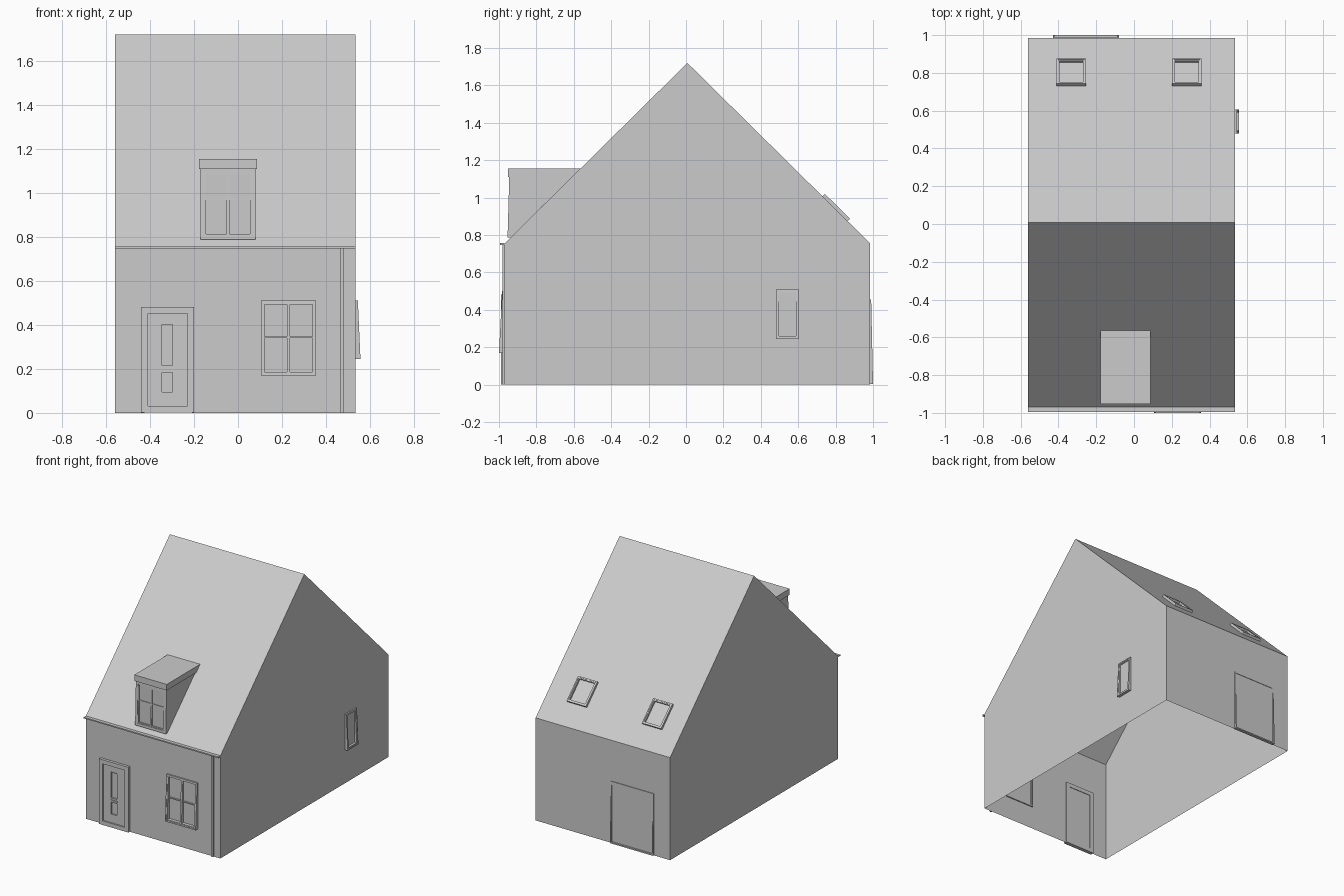
import bpy
import bmesh
from mathutils import Vector, Matrix

if "Cube" in bpy.data.objects:
    bpy.data.objects.remove(bpy.data.objects["Cube"], do_unlink=True)

grey = bpy.data.materials.new("plain grey")
grey.use_nodes = True
grey.diffuse_color = (0.6, 0.6, 0.6, 1)
grey.node_tree.nodes["Principled BSDF"].inputs["Base Color"].default_value = (0.6, 0.6, 0.6, 1)

# Main house dimensions
LEFT, RIGHT = 0.535, -0.56
FRONT, BACK, RIDGE = -0.97, 0.985, 0.0075
EAVE, TOP = 0.755, 1.72
UP = Vector((0, 0, 1))


def finish(name, bm):
    mesh = bpy.data.meshes.new(name)
    bm.to_mesh(mesh)
    bm.free()
    mesh.materials.append(grey)
    ob = bpy.data.objects.new(name, mesh)
    bpy.context.collection.objects.link(ob)
    return ob


def add_box(bm, x0, x1, y0, y1, z0, z1):
    m = Matrix.Translation(((x0 + x1) / 2, (y0 + y1) / 2, (z0 + z1) / 2))
    m = m @ Matrix.Diagonal((x1 - x0, y1 - y0, z1 - z0, 1))
    bmesh.ops.create_cube(bm, size=1, matrix=m)


def box(name, *size):
    bm = bmesh.new()
    add_box(bm, *size)
    return finish(name, bm)


def add_panel(bm, origin, u, v, width, height, holes=()):
    """Flat panel with rectangular openings (u0, u1, v0, v1)."""
    us = sorted({0, width, *(c for h in holes for c in h[:2])})
    vs = sorted({0, height, *(c for h in holes for c in h[2:])})
    for a0, a1 in zip(us, us[1:]):
        for b0, b1 in zip(vs, vs[1:]):
            if any(h[0] <= a0 < h[1] and h[2] <= b0 < h[3] for h in holes):
                continue
            bm.faces.new([bm.verts.new(origin + u * a + v * b)
                          for a, b in ((a0, b0), (a1, b0), (a1, b1), (a0, b1))])


def panel(name, *args):
    bm = bmesh.new()
    add_panel(bm, *args)
    bmesh.ops.remove_doubles(bm, verts=bm.verts, dist=1e-5)
    return finish(name, bm)


def prism(name, profile, x0, x1):
    """Side profile of (y, z) points extruded across x."""
    bm = bmesh.new()
    face = bm.faces.new([bm.verts.new((x0, y, z)) for y, z in profile])
    new = bmesh.ops.extrude_face_region(bm, geom=[face])["geom"]
    verts = [g for g in new if isinstance(g, bmesh.types.BMVert)]
    bmesh.ops.translate(bm, verts=verts, vec=(x1 - x0, 0, 0))
    bmesh.ops.recalc_face_normals(bm, faces=bm.faces)
    return finish(name, bm)


def add_frame(bm, x0, x1, y0, y1, border, z0, z1):
    add_box(bm, x0, x0 + border, y0, y1, z0, z1)
    add_box(bm, x1 - border, x1, y0, y1, z0, z1)
    add_box(bm, x0 + border, x1 - border, y0, y0 + border, z0, z1)
    add_box(bm, x0 + border, x1 - border, y1 - border, y1, z0, z1)


def place(bm, base, up, out, height, lean):
    """Lean the outer faces out at the bottom, then set onto a wall."""
    for v in bm.verts:
        if v.co.z > 0.003:
            v.co.z += lean * (1 - v.co.y / height)
    m = Matrix((up.cross(out), up, out)).transposed().to_4x4()
    bm.transform(Matrix.Translation(base) @ m)


def window(name, base, up, out, w, h, depth, lean=0, border=0.009, panes=1, transom=0):
    bm = bmesh.new()
    add_frame(bm, -w / 2, w / 2, 0, h, border, -0.008, depth)
    step = (w - 2 * border) / panes
    for i in range(panes):
        x = -w / 2 + border + i * step
        # sash and glass
        add_frame(bm, x, x + step, border, h - border, 0.007, -0.004, depth - 0.003)
        add_box(bm, x, x + step, border, h - border, -0.003, 0.002)
        if transom:
            add_box(bm, x, x + step, transom, transom + 0.007, -0.003, 0.004)
    place(bm, base, up, out, h, lean)
    return finish(name, bm)


X, Y = Vector((1, 0, 0)), Vector((0, 1, 0))
WIDTH, LENGTH = LEFT - RIGHT, BACK - FRONT

# Walls, thin and open underneath, with openings for doors and windows
panel("front_wall", Vector((RIGHT, FRONT, 0)), X, UP, WIDTH, EAVE,
      [(0.13, 0.35, 0, 0.47), (0.67, 0.91, 0.175, 0.505)])
panel("back_wall", Vector((LEFT, BACK, 0)), -X, UP, WIDTH, EAVE, [(0.62, 0.96, 0, 0.45)])
panel("left_wall", Vector((LEFT, FRONT, 0)), Y, UP, LENGTH, EAVE, [(1.455, 1.57, 0.25, 0.505)])
panel("right_wall", Vector((RIGHT, BACK, 0)), -Y, UP, LENGTH, EAVE)
for name, x, ends in (("left_gable", LEFT, (FRONT, BACK)), ("right_gable", RIGHT, (BACK, FRONT))):
    bm = bmesh.new()
    bm.faces.new([bm.verts.new(p) for p in
                  ((x, ends[0], EAVE), (x, ends[1], EAVE), (x, RIDGE, TOP))])
    finish(name, bm)

# Roof slopes and the two skylights
ridge = Vector((0, RIDGE, TOP))
front_rise = ridge - Vector((0, FRONT, EAVE))
back_rise = ridge - Vector((0, BACK, EAVE))
slope_up = back_rise.normalized()
slope_out = slope_up.cross(-X)
slope_out = slope_out if slope_out.z > 0 else -slope_out
panel("front_roof", Vector((RIGHT, FRONT, EAVE)), X, front_rise.normalized(),
      WIDTH, front_rise.length)
lights = (0.28, -0.3325)
panel("back_roof", Vector((LEFT, BACK, EAVE)), -X, slope_up, WIDTH, back_rise.length,
      [(LEFT - x - 0.07, LEFT - x + 0.07, 0.178, 0.35) for x in lights])
for side, x in zip(("left", "right"), lights):
    window(side + "_skylight", Vector((x, BACK, EAVE)) + slope_up * 0.169,
           slope_up, slope_out, 0.157, 0.189, 0.018)

# Windows and back doors
window("front_window", Vector((0.23, FRONT, 0.17)), UP, -Y, 0.25, 0.34, 0.012, 0.018,
       panes=2, transom=0.17)
window("side_window", Vector((LEFT, 0.5425, 0.245)), UP, X, 0.125, 0.265, 0.01, 0.012)
window("back_doors", Vector((-0.255, BACK, 0.003)), UP, Y, 0.35, 0.452, 0.005, 0.01, panes=2)

# Front door: frame, leaf with two glazed slots, letter plate
bm = bmesh.new()
add_frame(bm, -0.12, 0.12, 0, 0.48, 0.03, -0.008, 0.02)
leaf = [(0.06, 0.115, 0.08, 0.175), (0.06, 0.115, 0.2, 0.395)]
add_panel(bm, Vector((-0.09, 0.01, 0.01)), X, Y, 0.18, 0.44, leaf)
add_box(bm, -0.09, 0.09, 0.01, 0.45, -0.004, 0.0)
for a0, a1, b0, b1 in leaf:
    add_frame(bm, a0 - 0.09, a1 - 0.09, b0 + 0.01, b1 + 0.01, 0.004, 0.0, 0.012)
add_box(bm, -0.03, 0.025, 0.189, 0.2, 0.01, 0.016)
place(bm, Vector((-0.32, FRONT, 0.002)), UP, -Y, 0.48, 0)
finish("front_door", bm)

# Gutter and downpipe
box("gutter", RIGHT, LEFT, -0.995, FRONT, 0.748, 0.757)
box("downpipe", 0.466, 0.482, -0.982, FRONT, 0, 0.75)


# Dormer: body, flat cap and window
def roof_y(z):
    return FRONT + (z - EAVE) * (RIDGE - FRONT) / (TOP - EAVE)


prism("dormer_body", [(-0.937, 0.788), (-0.937, 1.11), (roof_y(1.11), 1.11)], -0.17, 0.08)
prism("dormer_cap", [(-0.953, 1.11), (-0.953, 1.155), (roof_y(1.155), 1.155),
                     (roof_y(1.11), 1.11)], -0.177, 0.087)
window("dormer_window", Vector((-0.045, -0.937, 0.788)), UP, -Y, 0.25, 0.322, 0.008, 0.009,
       border=0.018, panes=2, transom=0.18)
